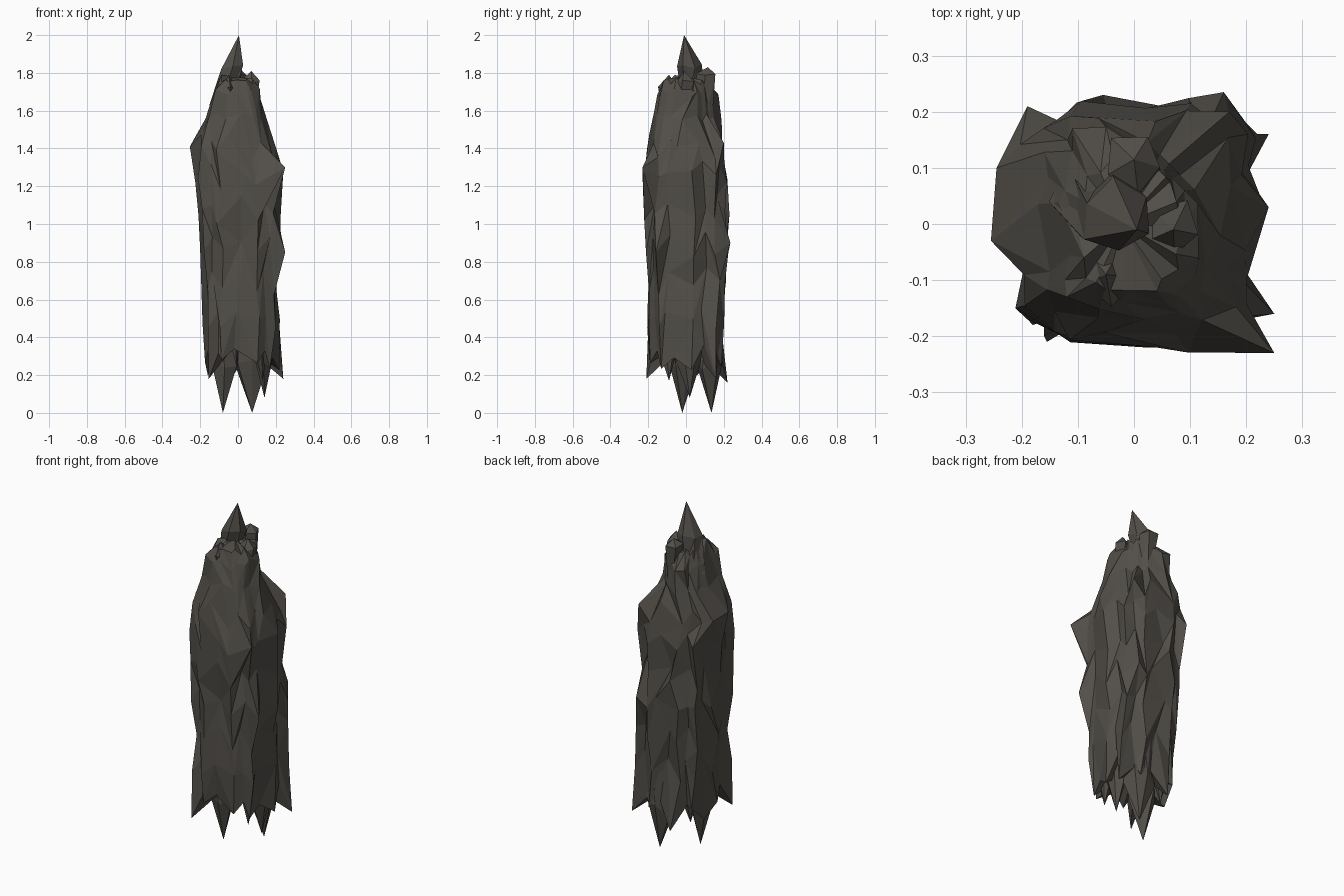
import bpy
import bmesh
import random
from math import cos, sin, pi, copysign
from mathutils import Vector

random.seed(5)
SIDES = 20

default_cube = bpy.data.objects.get("Cube")
if default_cube:
    bpy.data.objects.remove(default_cube, do_unlink=True)

# One dark, warm stone colour
stone = bpy.data.materials.new("dark_stone")
stone.use_nodes = True
stone_colour = (0.085, 0.078, 0.067, 1)
stone.diffuse_color = stone_colour
shader = stone.node_tree.nodes["Principled BSDF"]
shader.inputs["Base Color"].default_value = stone_colour
shader.inputs["Roughness"].default_value = 0.9


def finish(bm, name):
    """Turn a bmesh into a flat-shaded stone object."""
    bmesh.ops.recalc_face_normals(bm, faces=bm.faces[:])
    mesh = bpy.data.meshes.new(name)
    bm.to_mesh(mesh)
    bm.free()
    mesh.materials.append(stone)
    obj = bpy.data.objects.new(name, mesh)
    bpy.context.scene.collection.objects.link(obj)


def bridge(bm, low, high):
    """Join two rings with triangles, splitting each quad either way."""
    count = len(low)
    for i in range(count):
        j = (i + 1) % count
        if random.random() < 0.5:
            bm.faces.new((low[i], low[j], high[i]))
            bm.faces.new((low[j], high[j], high[i]))
        else:
            bm.faces.new((low[i], low[j], high[j]))
            bm.faces.new((low[i], high[j], high[i]))


def fan(bm, ring, point):
    centre = bm.verts.new(point)
    for i, vert in enumerate(ring):
        bm.faces.new((vert, ring[(i + 1) % len(ring)], centre))


def squarish(value):
    return copysign(abs(value) ** 0.65, value)


# Main body: height, extents towards right, left, front and back,
# and how far the back left and front left corners may stand out
levels = [
    (0.29, -0.17, 0.22, -0.21, 0.2, 0.38, 0.3),
    (0.5, -0.19, 0.22, -0.22, 0.2, 0.38, 0.34),
    (0.7, -0.2, 0.21, -0.21, 0.22, 0.38, 0.36),
    (0.9, -0.21, 0.24, -0.22, 0.23, 0.38, 0.39),
    (1.08, -0.22, 0.22, -0.23, 0.22, 0.37, 0.37),
    (1.26, -0.23, 0.23, -0.23, 0.22, 0.37, 0.4),
    (1.42, -0.24, 0.2, -0.21, 0.21, 0.35, 0.33),
    (1.57, -0.18, 0.16, -0.18, 0.2, 0.17, 0.24),
    (1.69, -0.14, 0.13, -0.16, 0.18, 0.15, 0.2),
    (1.76, -0.1, 0.09, -0.13, 0.12, 0.14, 0.16),
]
body = bmesh.new()
rings = []
for z, x_low, x_high, y_low, y_high, back_corner, front_corner in levels:
    ring = []
    wobble = 0.08 if z < 1.5 else 0.03
    for i in range(SIDES):
        # Ridges and grooves alternate round the body
        ridge = i % 2 == 0
        reach = random.uniform(0.94, 1.03) if ridge else random.uniform(0.83, 0.95)
        angle = 2 * pi * (i + random.uniform(-0.35, 0.35)) / SIDES
        c, s = squarish(cos(angle)), squarish(sin(angle))
        x = c * reach * (x_high if c > 0 else -x_low)
        y = s * reach * (y_high if s > 0 else -y_low)
        trim = min(1, back_corner / max(x + y, 0.01), front_corner / max(x - y, 0.01))
        lift = random.uniform(0, wobble) * (-1 if ridge else 1)
        ring.append(body.verts.new((x * trim, y * trim, z + lift)))
    rings.append(ring)
for low, high in zip(rings, rings[1:]):
    bridge(body, low, high)


def pull(points, choices):
    """Pull the nearest free body corner out to each point."""
    for point in points:
        target = Vector(point)
        nearest = min(choices, key=lambda v: (v.co - target).length)
        nearest.co = target
        choices.remove(nearest)


# Outstanding crags on the sides and tips along the lower rim
crags = [
    (0.25, -0.23, 1.3), (0.16, 0.235, 0.9), (0.25, -0.16, 0.85),
    (-0.255, -0.03, 1.41), (-0.245, 0.1, 1.4), (0.17, 0.2, 1.43),
    (-0.19, -0.17, 1.08), (-0.19, 0.21, 1.27), (-0.18, -0.18, 0.85),
    (0.24, 0.03, 1.28), (0.2, 0.18, 0.7), (0.22, 0.16, 0.45),
    (-0.055, 0.23, 1.05), (0.02, -0.22, 1.15), (-0.16, -0.2, 0.45),
    (-0.12, -0.13, 1.71), (-0.11, 0.17, 1.69), (0.11, -0.09, 1.69),
]
lower_tips = [
    (-0.155, -0.21, 0.18), (0.24, 0.16, 0.18),
    (-0.05, 0.22, 0.16), (-0.16, 0.06, 0.2),
]
pull(crags, [v for ring in rings[1:-1] for v in ring])
pull(lower_tips, list(rings[0]))
fan(body, rings[0], (0, 0, 0.38))
fan(body, rings[-1], (-0.02, 0, 1.78))
finish(body, "spire_body")


def shard(name, tip, base, radius, shoulder, sides=5):
    """A jagged splinter from a buried base, past a shoulder, to a sharp tip."""
    bm = bmesh.new()
    tip, base = Vector(tip), Vector(base)
    shard_rings = []
    for along in (0, shoulder):
        centre = base.lerp(tip, along)
        ring = []
        for i in range(sides):
            angle = 2 * pi * (i + along) / sides
            r = radius * random.uniform(0.8, 1.15)
            lift = random.uniform(-0.08, 0.08) * (tip - base).length
            offset = Vector((r * cos(angle), r * sin(angle), lift))
            ring.append(bm.verts.new(centre + offset))
        shard_rings.append(ring)
    bridge(bm, *shard_rings)
    fan(bm, shard_rings[0], base)
    fan(bm, shard_rings[1], tip)
    finish(bm, name)


# Summit and the blunter splinters round it
shard("summit", (0.005, -0.01, 2), (-0.08, 0.04, 1.6), 0.07, 0.57, 6)
top_tips = [
    (0.07, -0.01, 1.81), (-0.05, -0.09, 1.79), (0, 0.115, 1.83),
]
for number, (x, y, z) in enumerate(top_tips):
    base = (x * 0.7, y * 0.7, z - 0.4)
    shard(f"top_splinter_{number}", (x, y, z), base, 0.055, 0.85)

# Hanging splinters under the body
hanging_tips = [
    (-0.08, -0.02, 0), (0.075, 0.135, 0), (0.14, 0.02, 0.08),
    (0.13, -0.09, 0.17), (-0.1, 0.1, 0.18),
]
for number, (x, y, z) in enumerate(hanging_tips):
    base = (x * 0.85, y * 0.85, z + 0.6)
    shard(f"hanging_splinter_{number}", (x, y, z), base, 0.08, 0.55, 6)
